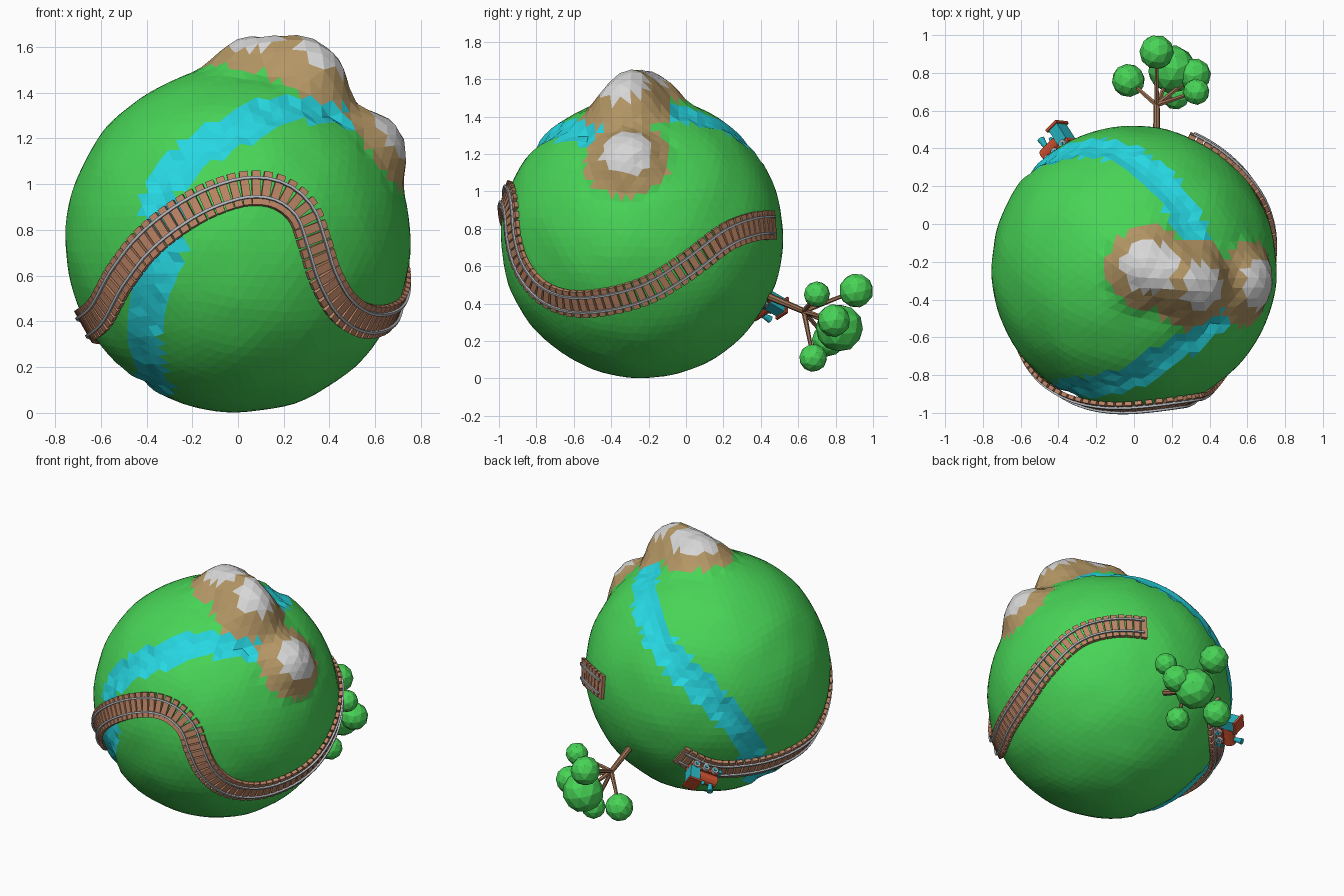
import bpy, bmesh, math, random
from mathutils import Vector, Matrix, noise

if "Cube" in bpy.data.objects:
    bpy.data.objects.remove(bpy.data.objects["Cube"])

random.seed(4)
R = 0.755
C = Vector((0, -0.235, 0.757))          # globe centre; parts are placed relative to it

def mat(name, col):
    m = bpy.data.materials.new(name)
    m.diffuse_color = (*col, 1)
    m.use_nodes = True
    m.node_tree.nodes["Principled BSDF"].inputs["Base Color"].default_value = m.diffuse_color
    return m

GRASS = mat("grass green", (0.065, 0.66, 0.095))
WATER = mat("water cyan", (0.02, 0.68, 0.76))
ROCK = mat("rock brown", (0.46, 0.31, 0.13))
SNOW = mat("snow grey", (0.68, 0.68, 0.68))
TIE = mat("sleeper brown", (0.50, 0.23, 0.13))
METAL = mat("rail grey", (0.45, 0.47, 0.50))
BARK = mat("bark brown", (0.34, 0.17, 0.09))
RED = mat("engine red", (0.60, 0.08, 0.03))
TEAL = mat("engine teal", (0.02, 0.46, 0.54))

def finish(name, bm, *mats):
    bmesh.ops.recalc_face_normals(bm, faces=bm.faces[:])
    me = bpy.data.meshes.new(name)
    bm.to_mesh(me)
    bm.free()
    for m in mats:
        me.materials.append(m)
    ob = bpy.data.objects.new(name, me)
    ob.location = C
    bpy.context.collection.objects.link(ob)
    return ob

def frame(pos, x, z):
    """Matrix at pos with local z along z and local x close to x."""
    z = z.normalized()
    x = (x - z * x.dot(z)).normalized()
    y = z.cross(x)
    return Matrix.Translation(pos) @ Matrix((x, y, z)).transposed().to_4x4()

def box(bm, M, loc, size):
    bmesh.ops.create_cube(bm, size=1, matrix=M @ Matrix.Translation(loc) @ Matrix.Diagonal((*size, 1)))

def rod(bm, a, b, r1, r2, n=8):
    a, b = Vector(a), Vector(b)
    q = (b - a).to_track_quat('Z', 'Y').to_matrix().to_4x4()
    bmesh.ops.create_cone(bm, cap_ends=True, segments=n, radius1=r1, radius2=r2,
                          depth=(b - a).length, matrix=Matrix.Translation((a + b) / 2) @ q)

def spline(pts, step):
    """Evenly spaced points of a smooth curve laid on the globe."""
    p = [Vector(v).normalized() * R for v in pts]
    p = [2 * p[0] - p[1]] + p + [2 * p[-1] - p[-2]]
    dense = []
    for a, b, c, d in zip(p, p[1:], p[2:], p[3:]):
        for i in range(40):
            t = i / 40
            dense.append((0.5 * (2 * b + (c - a) * t + (2 * a - 5 * b + 4 * c - d) * t * t
                          + (3 * b - a - 3 * c + d) * t ** 3)).normalized() * R)
    out = [dense[0]]
    for v in dense:
        if (v - out[-1]).length >= step:
            out.append(v)
    return out

# --- globe with mountains and river ---
river = spline([(.43, -.27, .56), (.15, -.48, .563), (0, -.57, .49), (-.2, -.635, .38), (-.34, -.64, .22),
                (-.33, -.67, .07), (-.31, -.69, -.03), (-.37, -.64, -.16), (-.41, -.54, -.34),
                (-.39, -.36, -.54), (-.37, -.15, -.65), (-.46, .05, -.6), (-.57, .325, -.36),
                (-.59, .45, -.12), (-.43, .60, .16), (-.1, .63, .42), (.14, .46, .58), (.33, .18, .66)], 0.02)
# peak direction, height, spread, rock radius, snow radius
peaks = [((.08, .01, .89), .14, .29, .215, .125),
         ((.38, -.10, .84), .175, .28, .24, .105),
         ((.70, -.09, .48), .10, .27, .235, .13)]
peaks = [(Vector(p[0]).normalized(), *p[1:]) for p in peaks]

def river_dist(d):
    return min((d * R - q).length for q in river)

bm = bmesh.new()
bmesh.ops.create_icosphere(bm, subdivisions=5, radius=1)
for v in bm.verts:
    v.co = (v.co + 0.012 * noise.noise_vector(v.co * 9)).normalized()
for f in bm.faces:
    d = f.calc_center_median().normalized()
    jit = random.uniform(-0.008, 0.008)
    if river_dist(d) < 0.092 + jit:
        f.material_index = 1
    for p, h, w, rock, snow in peaks:
        a = d.angle(p) * R + jit
        if a < snow:
            f.material_index = 3
        elif a < rock and f.material_index != 3:
            f.material_index = 2
for v in bm.verts:
    d = v.co.normalized()
    r = R + 0.007 * noise.noise(d * 4)
    if all(f.material_index == 1 for f in v.link_faces):
        r -= 0.012 + random.uniform(0, 0.008)
    for p, h, w, *_ in peaks:
        a = d.angle(p) * R
        if a < w:
            r += h * 0.5 * (1 + math.cos(math.pi * a / w)) + random.uniform(-.004, .004)
    v.co = d * r
finish("globe", bm, GRASS, WATER, ROCK, SNOW)

# --- railway: sleepers and two rails ---
track = spline([(-.27, .66, -.26), (-.40, .52, -.35), (-.55, .35, -.375), (-.65, .06, -.37), (-.6, -.33, -.32),
                (-.5, -.54, -.15), (-.4, -.64, -.02), (-.25, -.70, .10), (-.1, -.72, .18), (.05, -.715, .22),
                (.18, -.70, .2), (.28, -.69, .12), (.33, -.68, -.01), (.38, -.64, -.16), (.45, -.535, -.285),
                (.55, -.385, -.35), (.65, -.18, -.34), (.70, .035, -.277), (.70, .235, -.157),
                (.615, .435, -.007), (.47, .585, .053), (.28, .70, .063)], 0.043)
frames = []
for i, p in enumerate(track):
    t = track[min(i + 1, len(track) - 1)] - track[max(i - 1, 0)]
    frames.append(frame(p, t, p))
bm = bmesh.new()
for M in frames:
    box(bm, M, (0, 0, 0.012), (0.037, 0.155, 0.022))
finish("track_sleepers", bm, TIE)

bm = bmesh.new()
for y in (-0.044, 0.044):
    prev = None
    for M in frames:
        ring = [bm.verts.new(M @ Vector((0, y + a, z)))
                for a, z in ((-.006, .02), (.006, .02), (.006, .034), (-.006, .034))]
        if prev:
            for k in range(4):
                bm.faces.new((prev[k], prev[k - 1], ring[k - 1], ring[k]))
        else:
            bm.faces.new(ring)
        prev = ring
    bm.faces.new(prev)
finish("track_rails", bm, METAL)

# --- tree: trunk, branches and leaf balls ---
leaves = [((.12, .91, .47), .092), ((-.03, .76, .205), .088), ((.33, .70, .45), .07),
          ((.22, .68, .11), .075), ((.20, .82, .27), .128), ((.32, .79, .31), .088)]
base, fork = Vector((.12, .44, .44)) - C, Vector((.12, .63, .36)) - C
bm = bmesh.new()
rod(bm, base, fork, 0.02, 0.016)
bmesh.ops.create_icosphere(bm, subdivisions=1, radius=0.018, matrix=Matrix.Translation(fork))
for c, r in leaves:
    rod(bm, fork, Vector(c) - C, 0.014, 0.009, 6)
finish("tree_trunk_and_branches", bm, BARK)
bm = bmesh.new()
for c, r in leaves:
    rot = Matrix.Rotation(random.uniform(0, 3), 4, Vector((random.random(), random.random(), 1)))
    bmesh.ops.create_icosphere(bm, subdivisions=2, radius=r, matrix=Matrix.Translation(Vector(c) - C) @ rot)
finish("tree_leaves", bm, GRASS)

# --- engine standing on the track, cab towards the near track end ---
k = min(range(1, len(track)), key=lambda i: (track[i] - Vector((-.36, .59, -.31))).length)
E = frame(track[k], track[k - 1] - track[k + 1], track[k])

def engine_part(name, m, boxes=(), rods=()):
    bm = bmesh.new()
    for loc, size in boxes:
        box(bm, E, loc, size)
    for a, b, r1, r2 in rods:
        rod(bm, E @ Vector(a), E @ Vector(b), r1, r2, 12)
    finish(name, bm, m)

engine_part("engine_body", RED, [((0, 0, .062), (.19, .07, .022)), ((.062, 0, .178), (.085, .105, .014))],
            [((-.095, 0, .105), (.03, 0, .105), .038, .038)])
engine_part("engine_cab", TEAL, [((.062, 0, .122), (.065, .085, .1)), ((-.105, 0, .05), (.02, .09, .025))])
engine_part("engine_chimney", TEAL, (), [((-.06, 0, .135), (-.06, 0, .195), .012, .02),
                                         ((-.01, 0, .135), (-.01, 0, .16), .014, .008)])
engine_part("engine_wheels", METAL, (), [((x, s * .036, .056), (x, s * .052, .056), .023, .023)
                                         for x in (-.065, -.005, .06) for s in (-1, 1)])
engine_part("engine_wheel_hubs", TEAL, (), [((x, s * .05, .056), (x, s * .058, .056), .01, .01)
                                            for x in (-.065, -.005, .06) for s in (-1, 1)])
